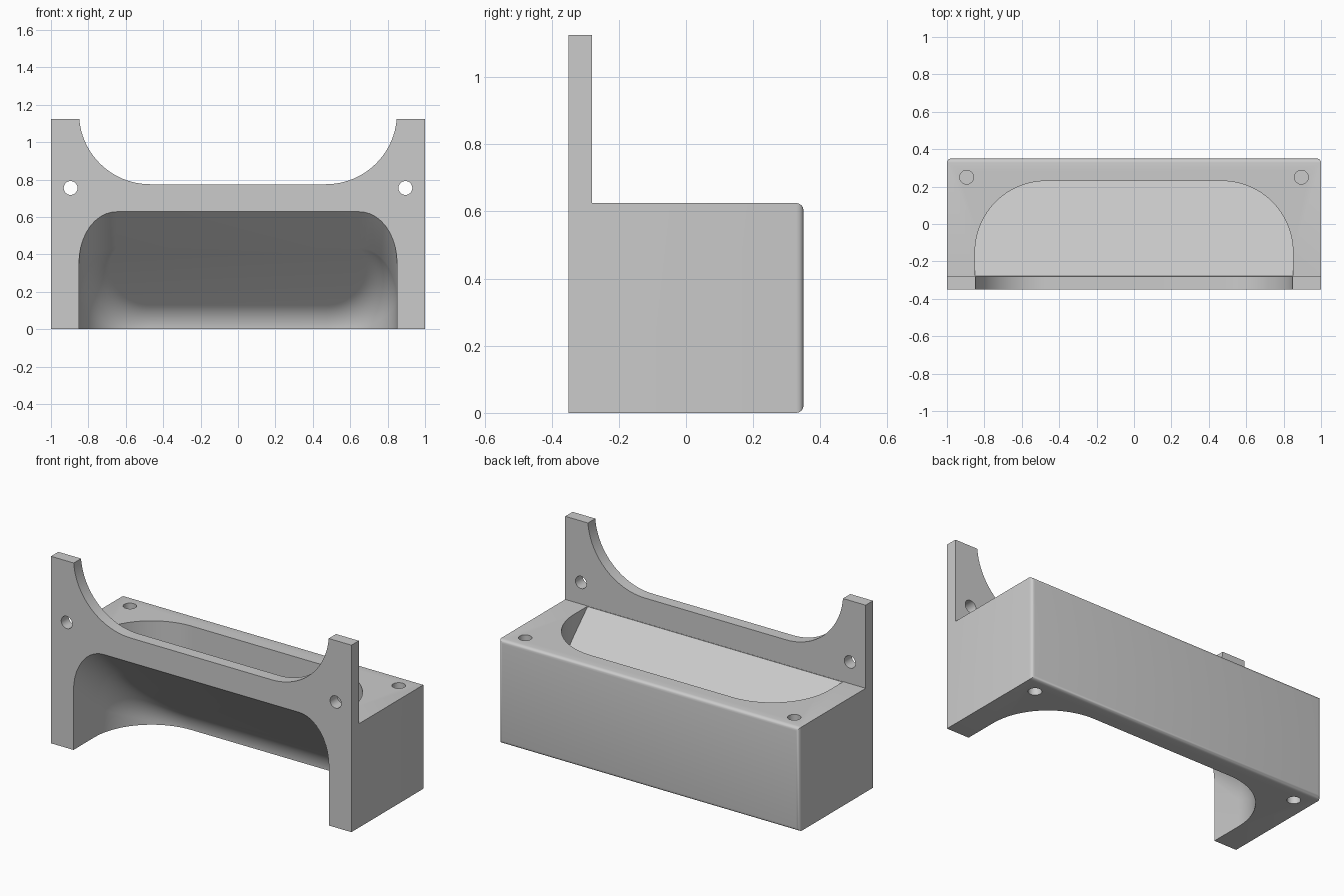
import bpy, bmesh, math
from mathutils import Vector

if "Cube" in bpy.data.objects:
    bpy.data.objects.remove(bpy.data.objects["Cube"], do_unlink=True)

grey = bpy.data.materials.new("plain grey")
grey.use_nodes = True
grey.diffuse_color = (0.6, 0.6, 0.6, 1)
grey.node_tree.nodes["Principled BSDF"].inputs["Base Color"].default_value = (0.6, 0.6, 0.6, 1)

HALF, OPEN, R = 1.0, 0.85, 0.38
FRONT, PLATE, BACK, WALL = -0.35, -0.28, 0.35, 0.23
BOX_TOP, TOP = 0.625, 1.125
SLOPE = -0.96


def to_object(name, bm):
    bmesh.ops.recalc_face_normals(bm, faces=bm.faces)
    mesh = bpy.data.meshes.new(name)
    bm.to_mesh(mesh)
    bm.free()
    mesh.materials.append(grey)
    obj = bpy.data.objects.new(name, mesh)
    bpy.context.collection.objects.link(obj)
    return obj


def loft(name, rings):
    """Skin closed rings of points and cap both ends."""
    bm = bmesh.new()
    loops = [[bm.verts.new(p) for p in ring] for ring in rings]
    n = len(loops[0])
    for a, b in zip(loops, loops[1:]):
        for i in range(n):
            j = (i + 1) % n
            bm.faces.new((a[i], a[j], b[j], b[i]))
    bm.faces.new(loops[0])
    bm.faces.new(loops[-1])
    return to_object(name, bm)


def u_path(start, end, steps=24):
    """U outline with round corners: list of (point, inward normal)."""
    path = [(Vector((-OPEN, start)), Vector((1, 0)))]
    for side, first in ((-1, math.pi), (1, math.pi / 2)):
        for i in range(steps + 1):
            a = first - i / steps * math.pi / 2
            d = Vector((math.cos(a), math.sin(a)))
            path.append((Vector((side * (OPEN - R), end - R)) + d * R, -d))
    path.append((Vector((OPEN, start)), Vector((-1, 0))))
    return path


def cut(target, cutter):
    cutter.hide_render = True
    mod = target.modifiers.new("cut", "BOOLEAN")
    mod.operation, mod.solver, mod.object = "DIFFERENCE", "EXACT", cutter
    bpy.context.view_layer.objects.active = target
    bpy.ops.object.modifier_apply(modifier=mod.name)
    bpy.data.objects.remove(cutter, do_unlink=True)


def drill(target, centre, axis, radius=0.037, depth=0.3):
    bm = bmesh.new()
    bmesh.ops.create_cone(bm, cap_ends=True, segments=32, radius1=radius,
                          radius2=radius, depth=depth)
    turn = Vector((0, 0, 1)).rotation_difference(Vector(axis)).to_matrix()
    bmesh.ops.rotate(bm, verts=bm.verts, matrix=turn)
    bmesh.ops.translate(bm, verts=bm.verts, vec=centre)
    cut(target, to_object("hole_cutter", bm))


# Box with upright front plate, from an L-shaped side profile
profile = [(FRONT, 0), (BACK, 0), (BACK, BOX_TOP), (PLATE, BOX_TOP), (PLATE, TOP), (FRONT, TOP)]
bracket = loft("bracket_body", [[(x, y, z) for y, z in profile] for x in (-HALF, HALF)])
bm = bmesh.new()
bm.from_mesh(bracket.data)
rim = [e for e in bm.edges if all(v.co.y > BACK - 0.01 for v in e.verts)]
bmesh.ops.bevel(bm, geom=rim, offset=0.022, segments=4, profile=0.5, affect="EDGES")
bm.to_mesh(bracket.data)
bm.free()

# Wide notch in the top of the plate
notch = [p for p, n in u_path(-1.5, -0.775)]
cut(bracket, loft("notch_cutter", [[(p.x, y, -p.y) for p in notch] for y in (-0.5, -0.2)]))

# Upper tray with sloping floor
tray = [p for p, n in u_path(PLATE + 0.001, WALL)]
cut(bracket, loft("tray_cutter", [
    [(p.x, p.y, BOX_TOP - 0.002 + SLOPE * (p.y - PLATE)) for p in tray],
    [(p.x, p.y, 1.4) for p in tray]]))


# Lower hollow, open to front and below, with a filleted sloping roof
def roof(y):
    return 0.628 + SLOPE * (y - FRONT)


def fillet_point(p, n, s):
    t = abs(n.y)
    inner = p + n * (0.2 - 0.14 * t)
    top = Vector((inner.x, inner.y, roof(inner.y)))
    corner = Vector((p.x, p.y, roof(p.y)))
    wall = corner - Vector((0, 0, 0.27 - 0.187 * t))
    a, b, c = (1 - s) ** 2, 2 * s * (1 - s) * (0.707 + 0.21 * t), s * s
    return (wall * a + corner * b + top * c) / (a + b + c)


hollow = u_path(-0.6, WALL)
rings = [[(p.x, p.y, -0.3) for p, n in hollow]]
rings += [[fillet_point(p, n, i / 10) for p, n in hollow] for i in range(11)]
cut(bracket, loft("hollow_cutter", rings))

# Screw holes: through the plate, blind in the top and underside
for x in (-0.895, 0.895):
    drill(bracket, (x, -0.3, 0.755), (0, 1, 0))
    drill(bracket, (x, 0.25, BOX_TOP), (0, 0, 1))
    drill(bracket, (x, 0.25, 0), (0, 0, 1))

bpy.ops.object.select_all(action="DESELECT")
bracket.select_set(True)
bpy.context.view_layer.objects.active = bracket
bpy.ops.object.shade_smooth_by_angle(angle=math.radians(30))
